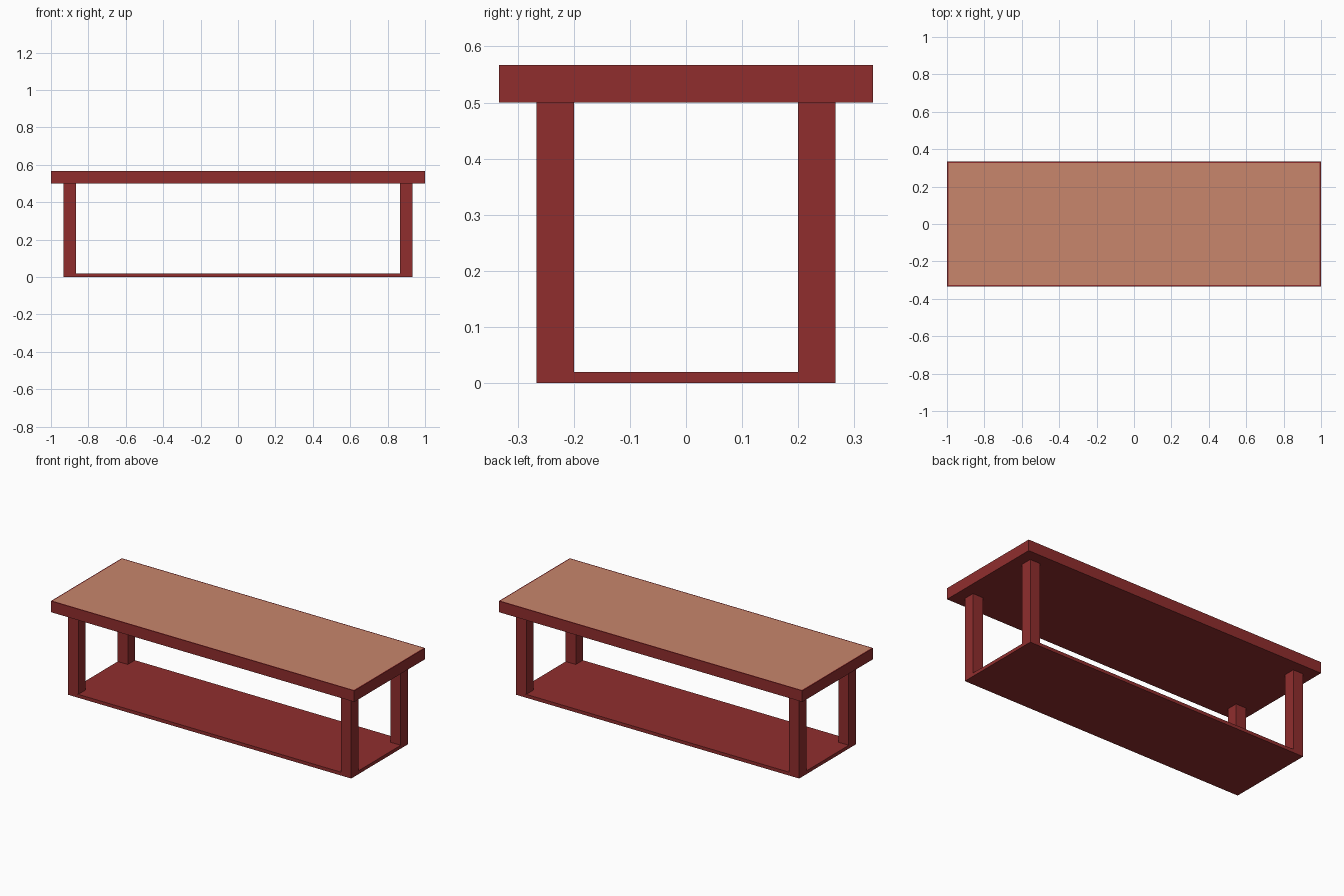
import bpy
import bmesh

if "Cube" in bpy.data.objects:
    bpy.data.objects.remove(bpy.data.objects["Cube"])


def material(name, color):
    mat = bpy.data.materials.new(name)
    mat.diffuse_color = (*color, 1)
    mat.use_nodes = True
    mat.node_tree.nodes["Principled BSDF"].inputs["Base Color"].default_value = mat.diffuse_color
    return mat


RED = material("red_wood", (0.28, 0.027, 0.027))
TAN = material("tan_inlay", (0.58, 0.24, 0.15))


def box(name, lo, hi, inlay=0):
    """Box between two corners, with an optional flush inlay on its top face."""
    bm = bmesh.new()
    bmesh.ops.create_cube(bm, size=1)
    for v in bm.verts:
        v.co = [hi[i] if v.co[i] > 0 else lo[i] for i in range(3)]
    if inlay:
        bm.normal_update()
        top = max(bm.faces, key=lambda f: f.calc_center_median().z)
        bmesh.ops.inset_region(bm, faces=[top], thickness=inlay)
        top.material_index = 1
    mesh = bpy.data.meshes.new(name)
    bm.to_mesh(mesh)
    bm.free()
    mesh.materials.append(RED)
    if inlay:
        mesh.materials.append(TAN)
    obj = bpy.data.objects.new(name, mesh)
    bpy.context.collection.objects.link(obj)
    return obj


# Table top with a tan panel inside a thin red rim
box("table_top", (-1, -0.3333, 0.5), (1, 0.3333, 0.5667), inlay=0.01)

# Low shelf, flush with the outer faces of the legs
box("lower_shelf", (-0.9333, -0.2667, 0), (0.9333, 0.2667, 0.02))

# Four square legs standing on the shelf corners
for side, sx in (("left", -1), ("right", 1)):
    for end, sy in (("front", -1), ("back", 1)):
        x, y, h = sx * 0.9, sy * 0.2333, 0.0333
        box(f"{end}_{side}_leg", (x - h, y - h, 0.02), (x + h, y + h, 0.5))
